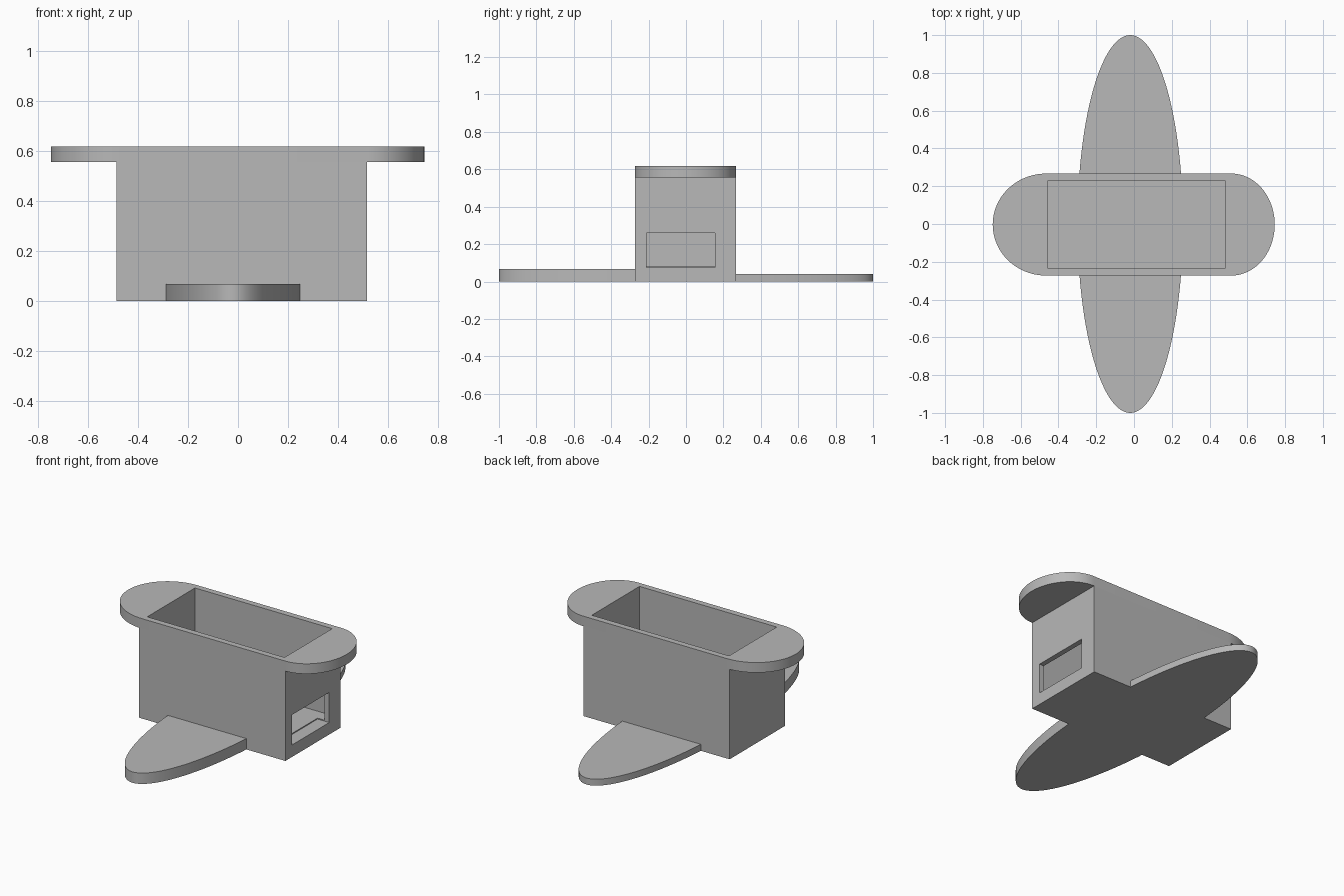
import bpy, bmesh
from math import sin, cos, pi, asin

cube = bpy.data.objects.get("Cube")
if cube:
    bpy.data.objects.remove(cube, do_unlink=True)

grey = bpy.data.materials.new("plain grey")
grey.use_nodes = True
colour = (0.48, 0.48, 0.48, 1)
grey.diffuse_color = colour
grey.node_tree.nodes["Principled BSDF"].inputs["Base Color"].default_value = colour


def prism(name, outline, z0, z1):
    """Extrude a counter-clockwise outline from z0 to z1."""
    bm = bmesh.new()
    face = bm.faces.new([bm.verts.new((x, y, z0)) for x, y in outline])
    top = bmesh.ops.extrude_face_region(bm, geom=[face])["geom"]
    verts = [v for v in top if isinstance(v, bmesh.types.BMVert)]
    bmesh.ops.translate(bm, verts=verts, vec=(0, 0, z1 - z0))
    bmesh.ops.recalc_face_normals(bm, faces=bm.faces)
    mesh = bpy.data.meshes.new(name)
    bm.to_mesh(mesh)
    bm.free()
    mesh.materials.append(grey)
    obj = bpy.data.objects.new(name, mesh)
    bpy.context.collection.objects.link(obj)
    return obj


def rect(x0, x1, y0, y1):
    return [(x0, y0), (x1, y0), (x1, y1), (x0, y1)]


def arc(cx, cy, rx, ry, a0, a1, steps=48):
    angles = [a0 + (a1 - a0) * i / steps for i in range(steps + 1)]
    return [(cx + rx * cos(a), cy + ry * sin(a)) for a in angles]


def activate(obj):
    bpy.ops.object.select_all(action="DESELECT")
    obj.select_set(True)
    bpy.context.view_layer.objects.active = obj


def cut(obj, cutter):
    mod = obj.modifiers.new("cut", "BOOLEAN")
    mod.operation = "DIFFERENCE"
    mod.solver = "EXACT"
    mod.object = cutter
    activate(obj)
    bpy.ops.object.modifier_apply(modifier=mod.name)


# Box body and the rounded rim on top
body = prism("box_body", rect(-0.485, 0.515, -0.273, 0.267), 0, 0.555)
rim_outline = (arc(0.515, -0.003, 0.23, 0.27, -pi / 2, pi / 2)
               + arc(-0.465, -0.003, 0.283, 0.27, pi / 2, 3 * pi / 2))
rim = prism("rounded_rim", rim_outline, 0.555, 0.617)

# Open cavity, then the end window that runs slightly into the floor
cavity = prism("cavity_cutter", rect(-0.455, 0.483, -0.236, 0.23), 0.08, 0.8)
window = prism("window_cutter", rect(0.435, 0.6, -0.21, 0.155), 0.074, 0.26)
for cutter in (cavity, window):
    cutter.hide_render = True
cut(body, cavity)
cut(rim, cavity)
cut(body, window)
for cutter in (cavity, window):
    bpy.data.objects.remove(cutter, do_unlink=True)

# Elliptical foot plates, the front one thicker than the back one
start = asin(0.267)
back = prism("back_foot", arc(-0.02, 0, 0.279, 1, start, pi - start, 64), 0, 0.04)
front = prism("front_foot", arc(-0.02, 0, 0.279, 1, pi + start, 2 * pi - start, 64), 0, 0.067)

for obj in (rim, back, front):
    activate(obj)
    bpy.ops.object.shade_smooth_by_angle(angle=0.5)
